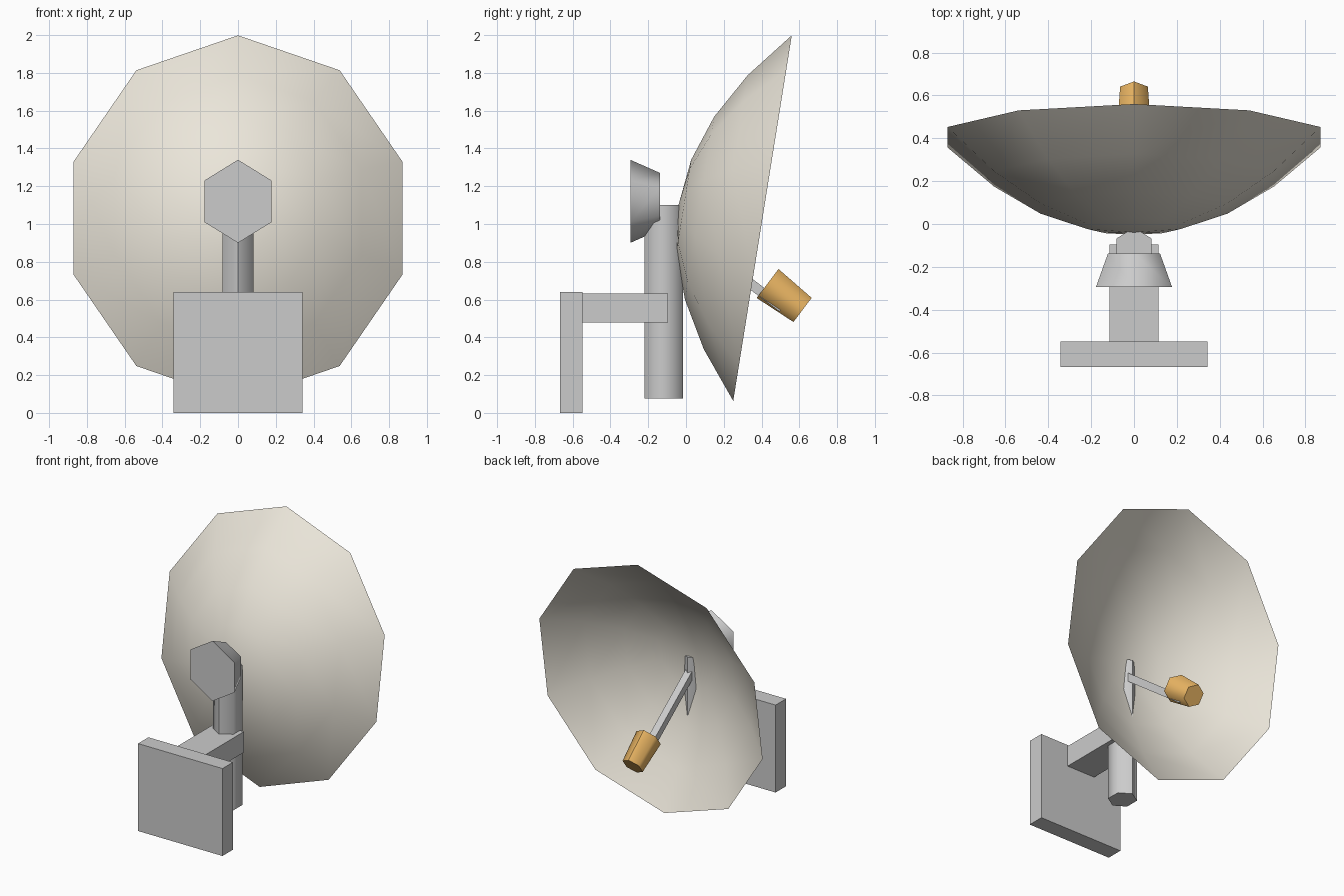
import bpy, bmesh, math
from mathutils import Vector

if "Cube" in bpy.data.objects:
    bpy.data.objects.remove(bpy.data.objects["Cube"])

SQUASH = 0.934  # everything round is slightly narrower in x


def material(name, rgb):
    m = bpy.data.materials.new(name)
    m.diffuse_color = (*rgb, 1)
    m.use_nodes = True
    m.node_tree.nodes["Principled BSDF"].inputs["Base Color"].default_value = m.diffuse_color
    return m


def finish(name, bm, mat=None, angle=None):
    bmesh.ops.recalc_face_normals(bm, faces=bm.faces)
    me = bpy.data.meshes.new(name)
    bm.to_mesh(me)
    bm.free()
    ob = bpy.data.objects.new(name, me)
    bpy.context.collection.objects.link(ob)
    if mat:
        me.materials.append(mat)
    if angle:
        bpy.ops.object.select_all(action='DESELECT')
        ob.select_set(True)
        bpy.context.view_layer.objects.active = ob
        bpy.ops.object.shade_smooth_by_angle(angle=math.radians(angle))
    return ob


def ring(bm, sides, radius, centre, axis):
    # polygon around an axis lying in the yz plane, one corner in that plane
    v = axis.cross(Vector((1, 0, 0))).normalized()
    pts = []
    for i in range(sides):
        a = 2 * math.pi * i / sides
        p = centre + v * radius * math.cos(a)
        p.x += radius * SQUASH * math.sin(a)
        pts.append(bm.verts.new(p))
    return pts


def bridge(bm, a, b):
    for i in range(len(a)):
        j = (i + 1) % len(a)
        bm.faces.new((a[i], a[j], b[j], b[i]))


def hex_prism(name, start, end, r0, r1, mat=None):
    bm = bmesh.new()
    p, q = Vector((0, *start)), Vector((0, *end))
    a = ring(bm, 6, r0, p, q - p)
    b = ring(bm, 6, r1, q, q - p)
    bridge(bm, a, b)
    bm.faces.new(a)
    bm.faces.new(b)
    return finish(name, bm, mat, 62)


def box(name, size, loc, tilt=0):
    bm = bmesh.new()
    bmesh.ops.create_cube(bm, size=1)
    bmesh.ops.scale(bm, vec=size, verts=bm.verts)
    ob = finish(name, bm)
    ob.location = loc
    ob.rotation_euler.x = tilt
    return ob


cream = material("cream", (0.83, 0.79, 0.70))
orange = material("orange", (0.85, 0.48, 0.13))

# dish: shallow ten-sided paraboloid sheet, tilted
bm = bmesh.new()
centre = Vector((0, 0.405, 1.031))
back = Vector((0, -0.987, 0.158)).normalized()
R, depth = 0.98, 0.45
rings = [ring(bm, 10, R * t, centre + back * depth * (1 - t * t), back)
         for t in (0.25, 0.5, 0.75, 1)]
for a, b in zip(rings, rings[1:]):
    bridge(bm, a, b)
tip = bm.verts.new(centre + back * depth)
for i in range(10):
    bm.faces.new((tip, rings[0][i], rings[0][(i + 1) % 10]))
finish("dish", bm, cream, 62)

# mast and rear hub
hex_prism("mast", (-0.119, 0.075), (-0.119, 1.1), 0.102, 0.102)
hex_prism("rear_hub", (-0.295, 1.12), (-0.137, 1.12), 0.22, 0.15)

# wall plate and bracket
box("wall_plate", (0.684, 0.12, 0.64), (0, -0.608, 0.32))
box("bracket_arm", (0.23, 0.46, 0.152), (0, -0.325, 0.555))

# feed arm from dish centre to the receiver
p, q = Vector((0, -0.06, 0.987)), Vector((0, 0.51, 0.557))
d = q - p
box("feed_arm", (0.052, d.length, 0.052), (p + q) / 2, math.atan2(d.z, d.y))
hex_prism("receiver", (0.432, 0.685), (0.617, 0.545), 0.096, 0.08, orange)
